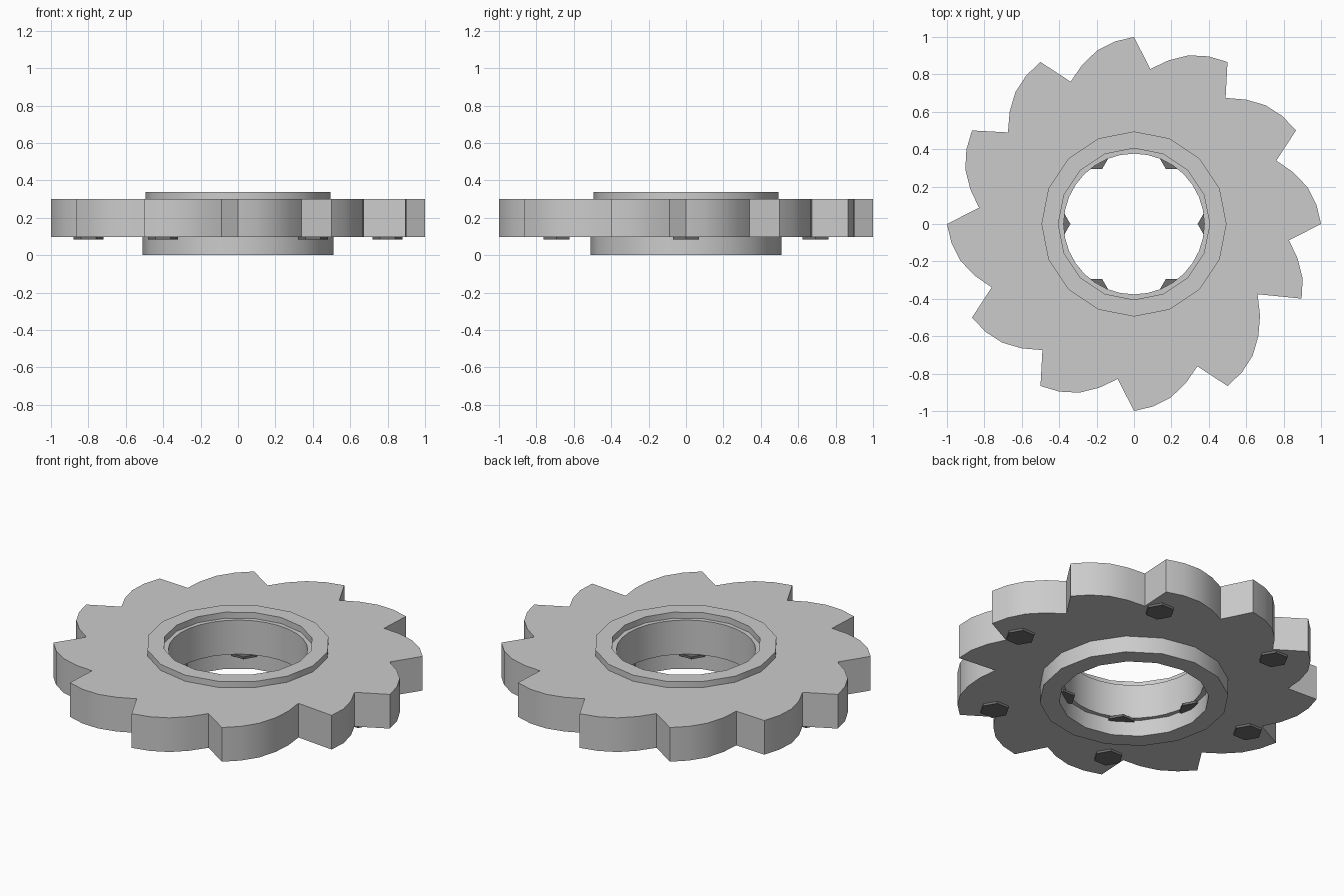
import bpy, bmesh
from math import cos, sin, radians, pi

if "Cube" in bpy.data.objects:
    bpy.data.objects.remove(bpy.data.objects["Cube"])

Z0, Z1, TOP = 0.0975, 0.301, 0.337


def polar(r, deg):
    return (r * cos(radians(deg)), r * sin(radians(deg)))


def circle(r, n):
    return [polar(r, 360 * i / n) for i in range(n)]


def plate(name, loops, z0, z1):
    """Flat filled outline (with holes) extruded between z0 and z1."""
    cu = bpy.data.curves.new(name, 'CURVE')
    cu.dimensions = '2D'
    cu.fill_mode = 'BOTH'
    cu.extrude = (z1 - z0) / 2
    for pts in loops:
        sp = cu.splines.new('POLY')
        sp.points.add(len(pts) - 1)
        for p, (x, y) in zip(sp.points, pts):
            p.co = (x, y, 0, 1)
        sp.use_cyclic_u = True
    ob = bpy.data.objects.new(name, cu)
    bpy.context.collection.objects.link(ob)
    bpy.ops.object.select_all(action='DESELECT')
    ob.select_set(True)
    bpy.context.view_layer.objects.active = ob
    bpy.ops.object.convert(target='MESH')
    ob = bpy.context.view_layer.objects.active
    bm = bmesh.new()
    bm.from_mesh(ob.data)
    bmesh.ops.remove_doubles(bm, verts=bm.verts, dist=1e-4)
    bmesh.ops.translate(bm, verts=bm.verts, vec=(0, 0, (z0 + z1) / 2))
    bmesh.ops.recalc_face_normals(bm, faces=bm.faces)
    bm.to_mesh(ob.data)
    bm.free()
    bpy.ops.object.shade_smooth_by_angle(angle=radians(30))
    return ob


# Toothed disc: twelve curved teeth, one of them broken off at the tip
tooth = [(0, 1.0), (6, 0.833), (12, 0.895), (18, 0.948), (24, 0.981)]
outline = []
for k in range(12):
    for a, r in tooth:
        if k == 1 and a == 0:
            a, r = -0.4, 0.76
        outline.append(polar(r, -(30 * k + a)))
plate("toothed_disc", [outline, circle(0.376, 32)], Z0, Z1)

# Collars above and below
plate("upper_collar", [circle(0.495, 16), circle(0.405, 16)], Z1, TOP)
plate("lower_collar", [circle(0.51, 16), circle(0.405, 16)], 0, Z0)

# Dark hexagonal bolt heads under the disc, in two rings of six
dark = bpy.data.materials.new("dark_metal")
dark.diffuse_color = (0.16, 0.16, 0.16, 1)
dark.use_nodes = True
dark.node_tree.nodes["Principled BSDF"].inputs["Base Color"].default_value = dark.diffuse_color
for ring, radius in (("outer", 0.8), ("inner", 0.42)):
    for i in range(6):
        cx, cy = polar(radius, 60 * i)
        hexagon = [(x + cx, y + cy) for x, y in circle(0.08, 6)]
        bolt = plate(f"{ring}_bolt_{i + 1}", [hexagon], Z0 - 0.013, Z0 + 0.001)
        bolt.data.materials.append(dark)
